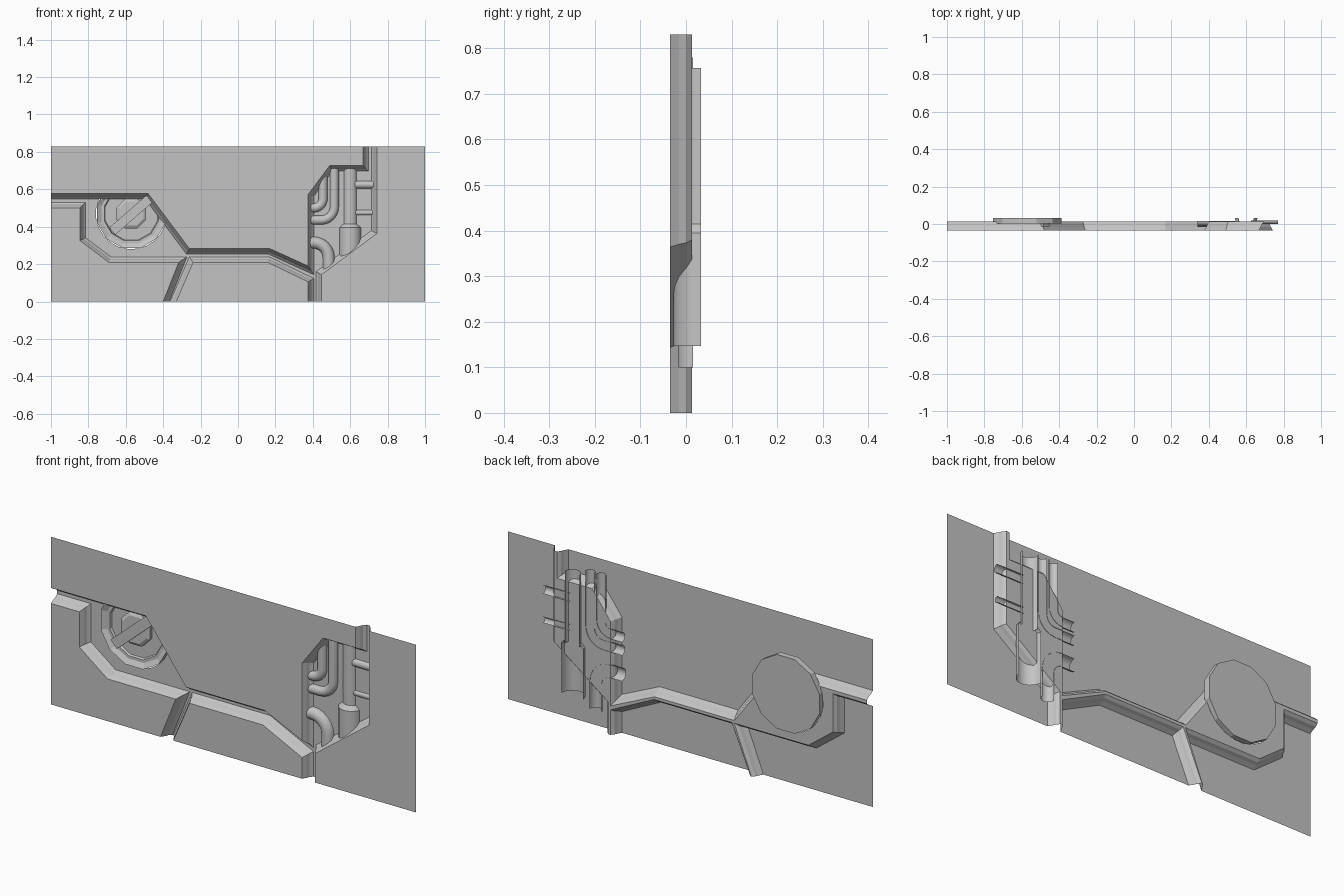
import bpy, bmesh, math
from mathutils import Vector

if "Cube" in bpy.data.objects:
    bpy.data.objects.remove(bpy.data.objects["Cube"])

grey = bpy.data.materials.new("plain grey")
grey.use_nodes = True
colour = (0.55, 0.55, 0.55, 1)
grey.diffuse_color = colour
grey.node_tree.nodes["Principled BSDF"].inputs["Base Color"].default_value = colour

TOP, FRONT, FLOOR, BACK = 0.83, -0.035, 0.013, 0.033
# inset distance and depth of each step of the channel walls
STEPS = [(0, FRONT), (0.012, -0.015), (0.018, 0), (0.03, FLOOR)]


def finish(name, bm, smooth=False, face_front=True):
    if face_front:
        bm.normal_update()
        bmesh.ops.reverse_faces(bm, faces=[f for f in bm.faces if f.normal.y > 0.001])
    else:
        bmesh.ops.recalc_face_normals(bm, faces=bm.faces)
    mesh = bpy.data.meshes.new(name)
    bm.to_mesh(mesh)
    bm.free()
    mesh.materials.append(grey)
    obj = bpy.data.objects.new(name, mesh)
    bpy.context.collection.objects.link(obj)
    if smooth:
        bpy.ops.object.select_all(action='DESELECT')
        obj.select_set(True)
        bpy.context.view_layer.objects.active = obj
        bpy.ops.object.shade_smooth_by_angle(angle=math.radians(40))
    return obj


def inset(path, d):
    """Shift an open path to its left, sliding the ends along the outer border."""
    pts = [Vector(p) for p in path]
    normals = []
    for a, b in zip(pts, pts[1:]):
        t = (b - a).normalized()
        normals.append(Vector((-t.y, t.x)))
    out = []
    for i, p in enumerate(pts):
        if i in (0, len(pts) - 1):
            n = normals[0 if i == 0 else -1]
            border = Vector((0, 1)) if abs(p.x) > 0.99 else Vector((1, 0))
            out.append(p + border * d / border.dot(n))
        else:
            n, m = normals[i - 1], normals[i]
            out.append(p + (n + m) * d / (1 + n.dot(m)))
    return out


def row(bm, pts, y):
    return [bm.verts.new((p[0], y, p[1])) for p in pts]


def bridge(bm, a, b):
    for i in range(len(a) - 1):
        bm.faces.new((a[i], a[i + 1], b[i + 1], b[i]))


def panel(name, path, corners):
    bm = bmesh.new()
    rows = [row(bm, inset(path, d), y) for d, y in STEPS]
    bm.faces.new(rows[0] + row(bm, corners, FRONT))
    for a, b in zip(rows, rows[1:]):
        bridge(bm, a, b)
    finish(name, bm)


# Panels with stepped channel walls
lower_left = [(-1, 0.5), (-0.845, 0.5), (-0.845, 0.326), (-0.69, 0.209),
              (-0.317, 0.209), (-0.4, 0)]
lower_middle = [(-0.33, 0), (-0.24, 0.209), (0.16, 0.209), (0.375, 0.105), (0.375, 0)]
right_side = [(0.447, 0), (0.447, 0.144), (0.743, 0.364), (0.743, TOP)]
upper = [(0.667, TOP), (0.667, 0.727), (0.49, 0.727), (0.375, 0.572), (0.375, 0.19),
         (0.17, 0.283), (-0.26, 0.283), (-0.48, 0.577), (-1, 0.577)]
panel("lower_left_panel", lower_left, [(-1, 0)])
panel("lower_middle_panel", lower_middle, [])
panel("right_panel", right_side, [(1, TOP), (1, 0)])
panel("upper_panel", upper, [(-1, TOP)])

# Channel floor, with a round cut where the well sits
CX, CZ, R = -0.57, 0.47, 0.19


def on_circle(degrees, r):
    a = math.radians(degrees)
    return (CX + r * math.cos(a), CZ + r * math.sin(a))


depth = STEPS[-1][0]
top_edge = inset(upper, depth)
arc = [on_circle(341 - 185 * i / 12, R) for i in range(13)]
outline = (inset(lower_left, depth) + inset(lower_middle, depth)
           + inset(right_side, depth) + top_edge[:7] + arc + top_edge[8:])
bm = bmesh.new()
bm.faces.new(row(bm, outline, FLOOR))
finish("channel_floor", bm)


def turned(name, profile, sides, turn=0.0):
    """Closed round part around the well axis from (radius, depth) pairs."""
    bm = bmesh.new()
    rings = [row(bm, [on_circle(360 * i / sides + turn, r) for i in range(sides)], y)
             for r, y in profile]
    for a, b in zip(rings, rings[1:]):
        bridge(bm, a + a[:1], b + b[:1])
    bm.faces.new(rings[0])
    bm.faces.new(rings[-1])
    finish(name, bm, face_front=False)


# Round well, hub and crossbar
turned("round_well", [(R, BACK), (R, 0.003), (0.165, 0.018), (0.15, 0.018),
                      (0.145, 0.028)], 12, 15)
turned("well_hub", [(0.085, 0.028), (0.085, 0.012), (0.07, 0.004)], 8, 22.5)
bm = bmesh.new()
bmesh.ops.create_cube(bm, size=1)
bmesh.ops.scale(bm, vec=(0.27, 0.022, 0.05), verts=bm.verts)
bar = finish("well_crossbar", bm, face_front=False)
bar.location = (CX, -0.002, CZ - 0.005)
bar.rotation_euler.y = math.radians(-41)


def half_pipe(name, path, radii, y, sides=10):
    """Front half of a pipe swept along a path, left open at the back."""
    bm = bmesh.new()
    pts = [Vector(p) for p in path]
    rows = []
    for i, p in enumerate(pts):
        t = (pts[min(i + 1, len(pts) - 1)] - pts[max(i - 1, 0)]).normalized()
        side = Vector((-t.y, t.x))
        r = radii[i] if isinstance(radii, list) else radii
        ring = []
        for k in range(sides + 1):
            a = math.pi * k / sides
            q = p + side * r * math.cos(a)
            ring.append(bm.verts.new((q.x, y - r * math.sin(a), q.y)))
        rows.append(ring)
    for a, b in zip(rows, rows[1:]):
        bridge(bm, a, b)
    finish(name, bm, smooth=True)


def elbow(x, z, end, bend):
    """Path from the left wall, round a bend at x, then up or down to end."""
    s = 1 if end > z else -1
    pts = [(0.34, z)]
    for i in range(7):
        a = math.pi / 2 * i / 6
        pts.append((x - bend + bend * math.sin(a), z + s * bend * (1 - math.cos(a))))
    return pts + [(x, end)]


# Pipes in the right bay
half_pipe("upper_bent_pipe", elbow(0.455, 0.5, 0.78, 0.05), 0.024, 0.015)
half_pipe("middle_bent_pipe", elbow(0.515, 0.435, 0.78, 0.07), 0.024, 0.015)
half_pipe("lower_bent_pipe", elbow(0.485, 0.315, 0.1, 0.08), 0.032, 0.015)
half_pipe("main_pipe", [(0.6, 0.4), (0.6, 0.757)], 0.04, BACK)
half_pipe("main_pipe_sleeve", [(0.6, 0.147), (0.6, 0.395), (0.6, 0.415)],
          [0.06, 0.06, 0.041], BACK)
for name, z, r in (("upper_side_pipe", 0.625, 0.021), ("lower_side_pipe", 0.475, 0.015)):
    half_pipe(name, [(0.625, z), (0.77, z)], r, 0.02)
